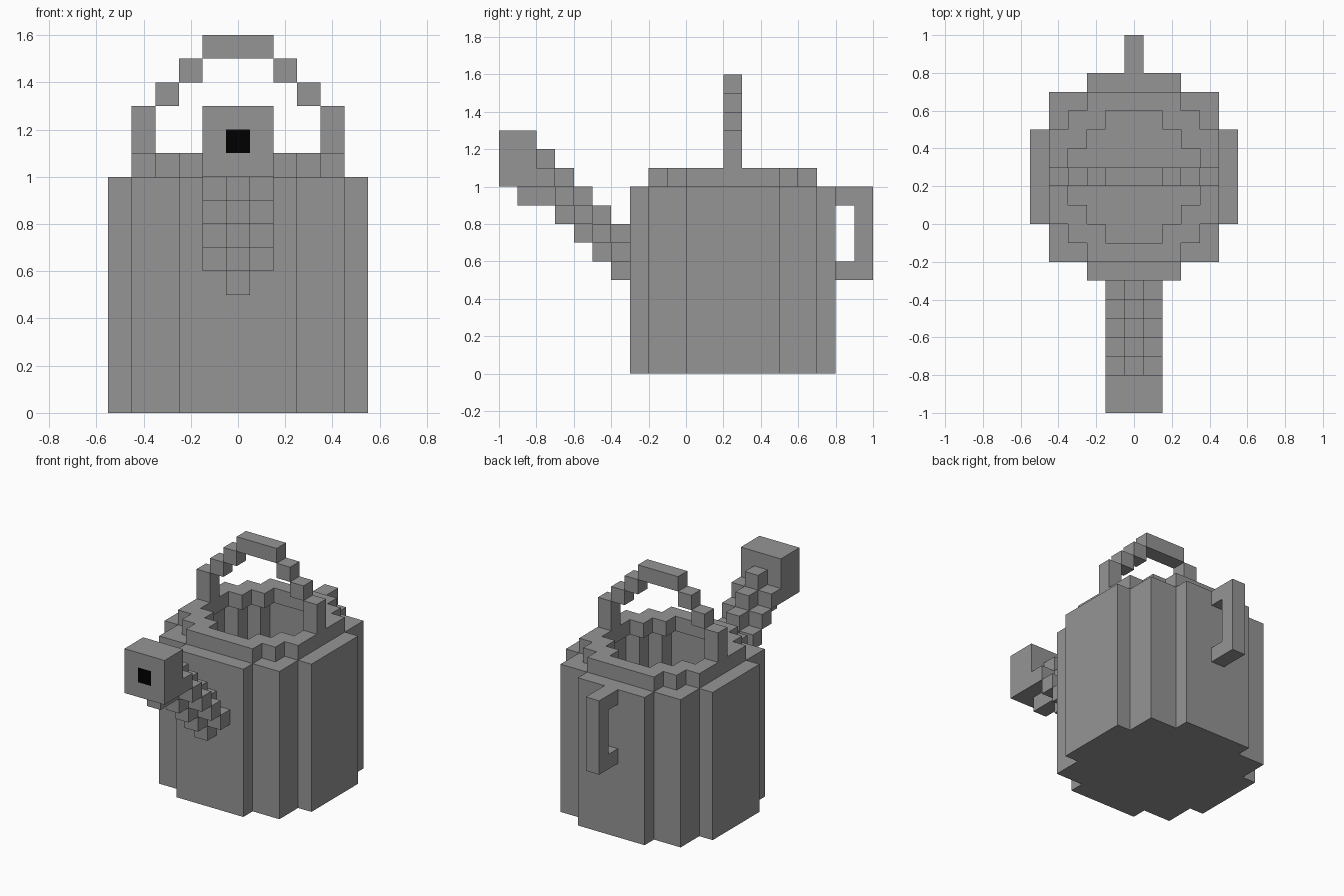
import bpy, bmesh

if "Cube" in bpy.data.objects:
    bpy.data.objects.remove(bpy.data.objects["Cube"])

U = 0.1  # block size


def box(x0, x1, y0, y1, z0, z1):
    """Inclusive block ranges; x blocks are centred on x = 0."""
    return {(x, y, z) for x in range(x0, x1 + 1)
            for y in range(y0, y1 + 1) for z in range(z0, z1 + 1)}


def disc(half_widths, z0, z1):
    """Stepped round plan centred on the row y = 2; half width per row outward."""
    cells = set()
    for d, w in enumerate(half_widths):
        for y in {2 - d, 2 + d}:
            cells |= box(-w, w, y, y, z0, z1)
    return cells


def both_sides(cells):
    return cells | {(-x, y, z) for x, y, z in cells}


def build(name, cells, solid, material):
    """Skin the blocks, leaving out faces buried against other blocks."""
    bm = bmesh.new()
    verts = {}

    def vert(p):
        if p not in verts:
            verts[p] = bm.verts.new(((p[0] - 0.5) * U, p[1] * U, p[2] * U))
        return verts[p]

    for c in sorted(cells):
        for a in range(3):
            for s in (0, 1):
                n = list(c)
                n[a] += 2 * s - 1
                if tuple(n) in solid:
                    continue
                ring = []
                for du, dv in ((0, 0), (1, 0), (1, 1), (0, 1)):
                    p = list(c)
                    p[a] += s
                    p[(a + 1) % 3] += du
                    p[(a + 2) % 3] += dv
                    ring.append(vert(tuple(p)))
                bm.faces.new(ring if s else ring[::-1])
    # merge flat regions into large faces
    bmesh.ops.dissolve_limit(bm, angle_limit=0.01, verts=bm.verts[:], edges=bm.edges[:])
    mesh = bpy.data.meshes.new(name)
    bm.to_mesh(mesh)
    bm.free()
    mesh.materials.append(material)
    bpy.context.collection.objects.link(bpy.data.objects.new(name, mesh))


def colour(name, v):
    mat = bpy.data.materials.new(name)
    mat.diffuse_color = (v, v, v, 1)
    mat.use_nodes = True
    mat.node_tree.nodes["Principled BSDF"].inputs["Base Color"].default_value = mat.diffuse_color
    return mat


# thin-walled body, with a narrower rim resting on the wall's inner edge
body = disc((5, 5, 5, 4, 4, 2), 0, 9) - disc((4, 4, 4, 3, 2), 1, 9)
rim = disc((4, 4, 4, 3, 2), 10, 10) - disc((3, 3, 2, 1), 10, 10)

# stepped carrying arch over the opening
arch = both_sides(box(4, 4, 2, 2, 11, 12) | box(3, 3, 2, 2, 13, 13) | box(2, 2, 2, 2, 14, 14))
arch |= box(-1, 1, 2, 2, 15, 15)

# rear grip
grip = box(0, 0, 8, 9, 5, 9) - box(0, 0, 8, 8, 6, 8)

# spout: cross-shaped slices climbing one block per step
spout = box(0, 0, -9, -9, 9, 9)
for i in range(5):
    y, z = -4 - i, 6 + i
    spout |= box(0, 0, y, y, z - 1, z + 1) | box(-1, 1, y, y, z, z)

# spout head with dark outlet
outlet = box(0, 0, -10, -10, 11, 11)
head = box(-1, 1, -10, -9, 10, 12) - outlet

grey, black = colour("dark_grey", 0.3), colour("black", 0.0)
parts = {"body": body, "rim": rim, "carrying_arch": arch, "rear_grip": grip,
         "spout": spout, "spout_head": head, "spout_outlet": outlet}
solid = set().union(*parts.values())
for name, cells in parts.items():
    build(name, cells, solid, black if name == "spout_outlet" else grey)
